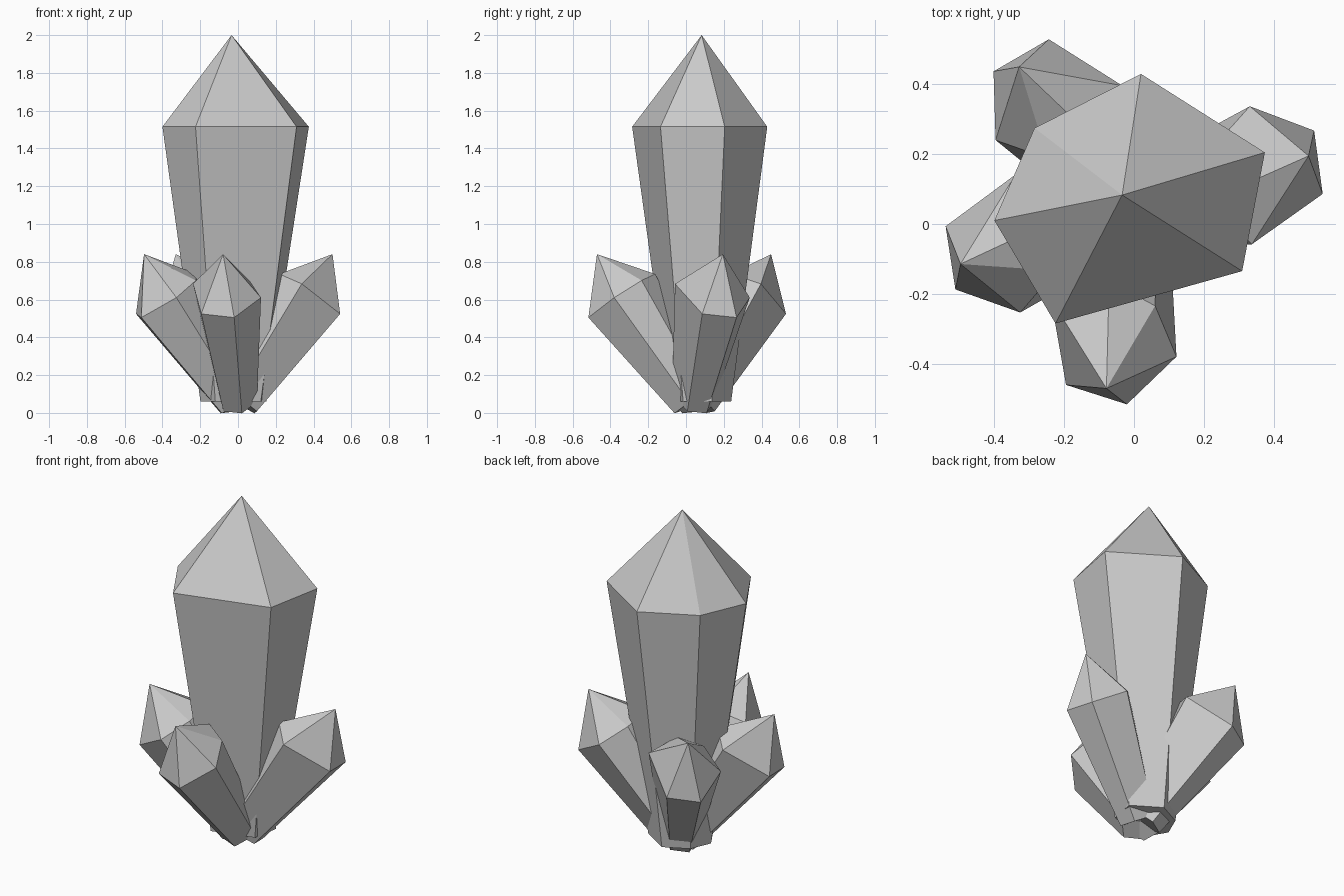
import bpy, bmesh, math
from mathutils import Matrix, Vector

if "Cube" in bpy.data.objects:
    bpy.data.objects.remove(bpy.data.objects["Cube"])

# Irregular six-sided cross-section shared by every crystal
PROFILE = [(0.054, 0.347), (-0.251, 0.192), (-0.366, -0.073),
           (-0.191, -0.368), (0.344, -0.218), (0.409, 0.122)]


def crystal(name, scale, taper, length, tip, matrix):
    bm = bmesh.new()
    base = [bm.verts.new((x * scale * taper, y * scale * taper, 0)) for x, y in PROFILE]
    shoulder = [bm.verts.new((x * scale, y * scale, length)) for x, y in PROFILE]
    apex = bm.verts.new((0, 0, length + tip))
    bm.faces.new(base)
    for i in range(6):
        j = (i + 1) % 6
        bm.faces.new((base[i], base[j], shoulder[j], shoulder[i]))
        bm.faces.new((shoulder[i], shoulder[j], apex))
    bmesh.ops.recalc_face_normals(bm, faces=bm.faces[:])
    bm.transform(matrix)
    mesh = bpy.data.meshes.new(name)
    bm.to_mesh(mesh)
    bm.free()
    bpy.context.collection.objects.link(bpy.data.objects.new(name, mesh))


# Tall upright crystal
crystal("main_crystal", 1.0, 0.45, 1.455, 0.485,
        Matrix.Translation((-0.034, 0.083, 0.06)))

# Short crystals leaning outward around the base
for side, angle in (("right", 16.7), ("back", 129.1), ("left", 197.8), ("front", 261.3)):
    place = (Matrix.Translation(Vector((0, 0.045, 0.066)))
             @ Matrix.Rotation(math.radians(angle), 4, 'Z')
             @ Matrix.Rotation(math.radians(34), 4, 'Y'))
    crystal("small_crystal_" + side, 0.532, 0.56, 0.676, 0.258, place)
